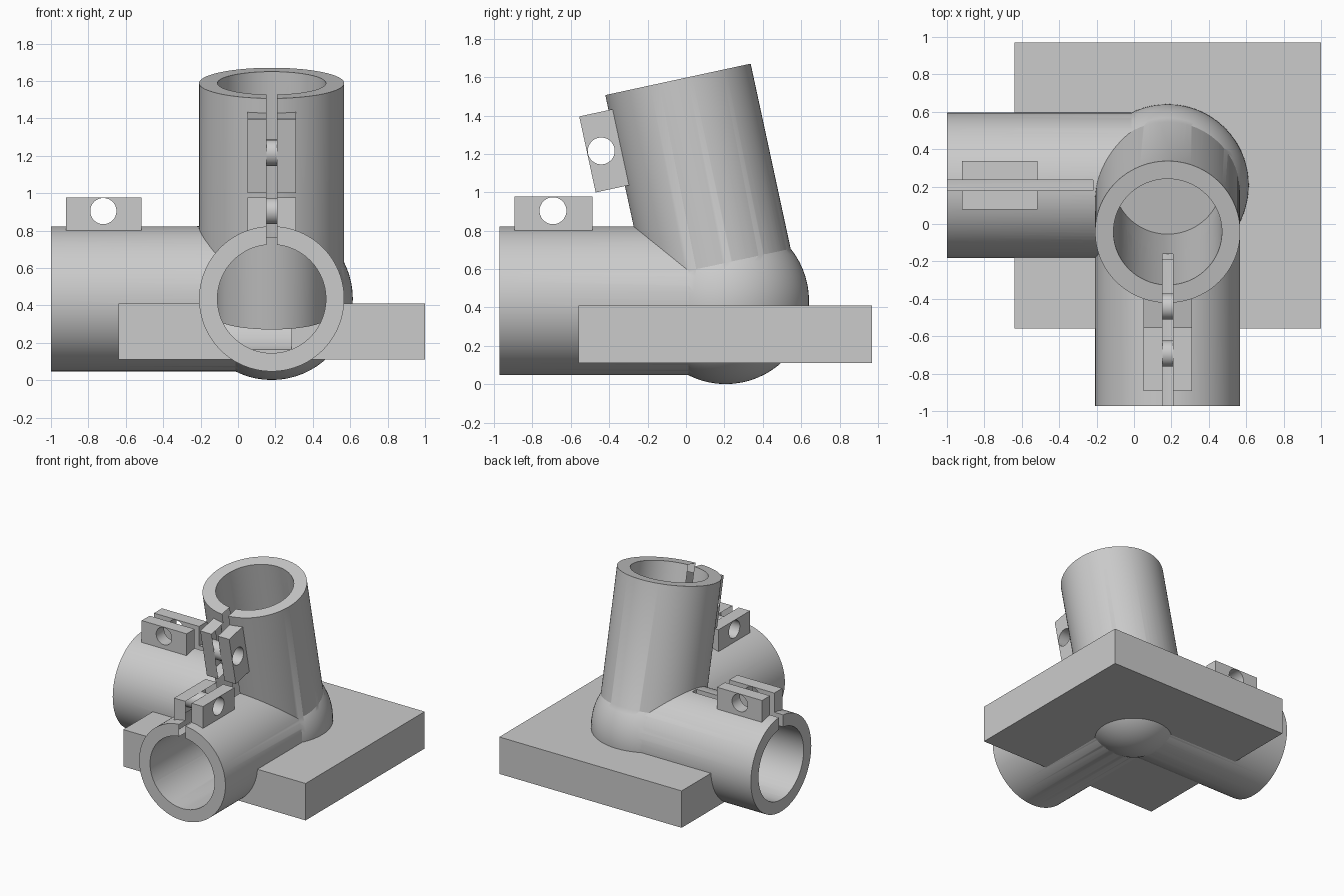
import bpy
import math
from mathutils import Matrix, Vector

cube = bpy.data.objects.get("Cube")
if cube:
    bpy.data.objects.remove(cube, do_unlink=True)

HUB = Vector((0.18, 0.207, 0.435))
OUTER, BORE, LENGTH = 0.388, 0.29, 1.18
TILT = math.radians(12.2)

grey = bpy.data.materials.new("plain_grey")
grey.use_nodes = True
grey.diffuse_color = (0.6, 0.6, 0.6, 1)
grey.node_tree.nodes["Principled BSDF"].inputs["Base Color"].default_value = (0.6, 0.6, 0.6, 1)


def frame(along, up):
    """Placement at the hub with local x along an arm and local z towards its slit."""
    along, up = Vector(along), Vector(up)
    rot = Matrix((along, up.cross(along), up)).transposed().to_4x4()
    return Matrix.Translation(HUB) @ rot


def finish(name, matrix):
    ob = bpy.context.object
    ob.name = name
    ob.data.transform(matrix @ ob.matrix_basis)
    ob.matrix_basis = Matrix()
    ob.data.materials.append(grey)
    return ob


def box(name, low, high, matrix=Matrix()):
    low, high = Vector(low), Vector(high)
    bpy.ops.mesh.primitive_cube_add(size=1)
    size = Matrix.Diagonal((*(high - low), 1))
    return finish(name, matrix @ Matrix.Translation((low + high) / 2) @ size)


def rod(name, radius, start, end, matrix, segments=96):
    """Cylinder along local x."""
    bpy.ops.mesh.primitive_cylinder_add(vertices=segments, radius=radius, depth=end - start)
    turn = Matrix.Translation(((start + end) / 2, 0, 0)) @ Matrix.Rotation(math.pi / 2, 4, "Y")
    return finish(name, matrix @ turn)


def combine(target, tool, operation):
    mod = target.modifiers.new(operation.lower(), "BOOLEAN")
    mod.operation, mod.solver, mod.object = operation, "EXACT", tool
    bpy.context.view_layer.objects.active = target
    bpy.ops.object.modifier_apply(modifier=mod.name)
    bpy.data.objects.remove(tool, do_unlink=True)


# Base plate and ball-shaped hub
body = box("pipe_corner_bracket", (-0.64, -0.56, 0.11), (1.0, 0.97, 0.41))
bpy.ops.mesh.primitive_uv_sphere_add(segments=64, ring_count=32, radius=0.434)
solids = [finish("hub", Matrix.Translation(HUB))]
cutters = []

# Three split sockets, each with a pair of clamp lugs
s, c = math.sin(TILT), math.cos(TILT)
arms = {
    "side": frame((-1, 0, 0), (0, 0, 1)),
    "front": frame((0, -1, 0), (0, 0, 1)),
    "upright": frame((0, -s, c), (0, -c, -s)),
}
for name, m in arms.items():
    solids.append(rod(name + "_socket", OUTER, 0, LENGTH, m))
    solids.append(box(name + "_lugs", (0.695, -0.13, 0.36), (1.1, 0.13, 0.543), m))
    cutters.append(rod(name + "_bore", BORE, -0.105, 1.3, m))
    cutters.append(box(name + "_slit", (0.4, -0.028, 0), (1.3, 0.028, 0.6), m))
    bolt = m @ Matrix.Translation((0.9, 0, 0.469)) @ Matrix.Rotation(math.pi / 2, 4, "Z")
    cutters.append(rod(name + "_bolt_hole", 0.07, -0.2, 0.2, bolt, 48))

for solid in solids:
    combine(body, solid, "UNION")
for cutter in cutters:
    combine(body, cutter, "DIFFERENCE")

# Smooth curved walls, crisp edges
bpy.ops.object.select_all(action="DESELECT")
body.select_set(True)
bpy.context.view_layer.objects.active = body
bpy.ops.object.shade_smooth_by_angle(angle=math.radians(25))
